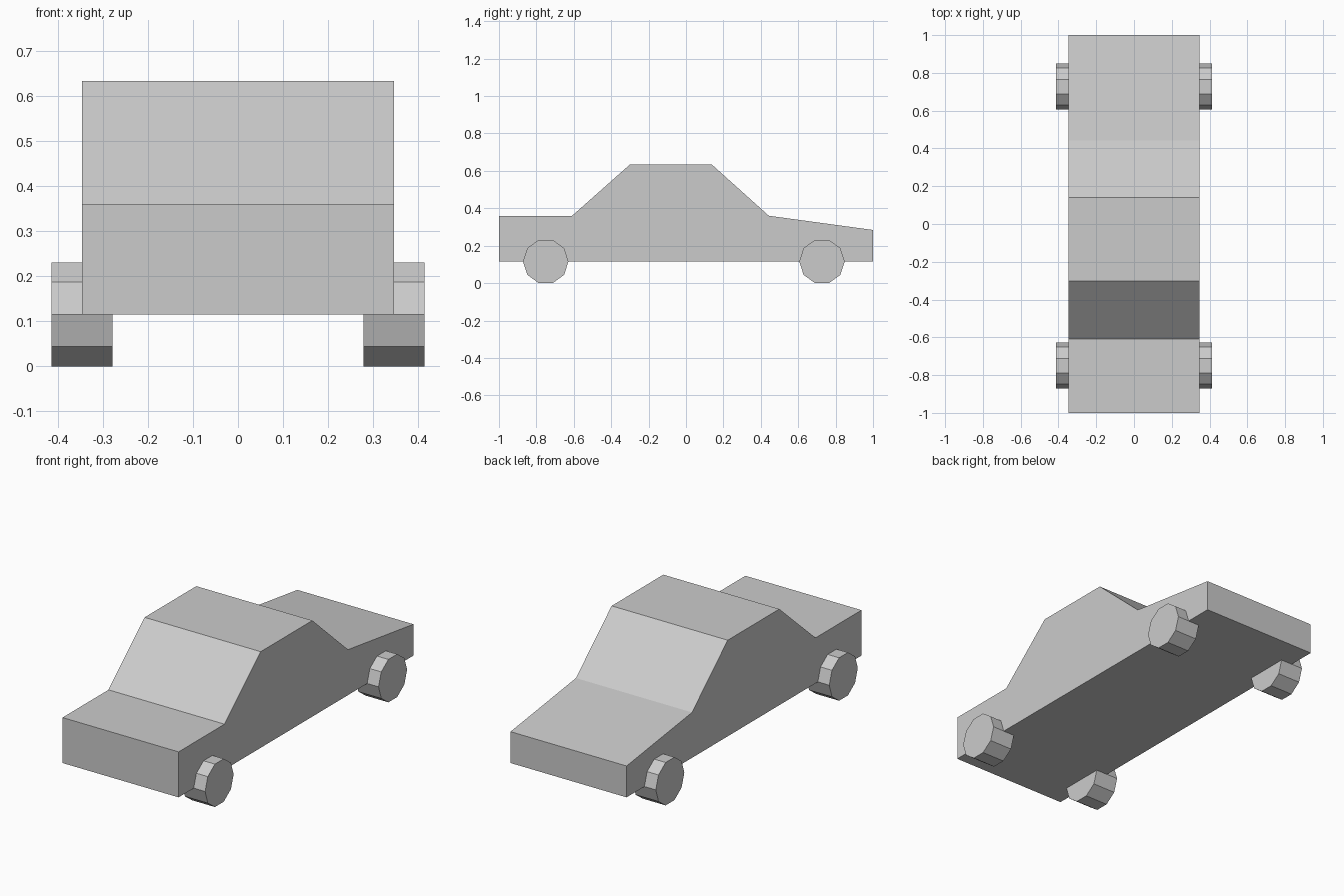
import bpy
import bmesh
import math

if "Cube" in bpy.data.objects:
    bpy.data.objects.remove(bpy.data.objects["Cube"])

HALF_WIDTH = 0.346
WHEEL_R = 0.1215
WHEEL_Z = WHEEL_R * math.cos(math.pi / 10)


def extrude_profile(name, profile, x0, x1):
    """Extrude a closed (y, z) profile along x into a solid object."""
    bm = bmesh.new()
    face = bm.faces.new([bm.verts.new((x0, y, z)) for y, z in profile])
    ext = bmesh.ops.extrude_face_region(bm, geom=[face], use_keep_orig=True)
    verts = [g for g in ext["geom"] if isinstance(g, bmesh.types.BMVert)]
    bmesh.ops.translate(bm, verts=verts, vec=(x1 - x0, 0, 0))
    bmesh.ops.recalc_face_normals(bm, faces=bm.faces)
    mesh = bpy.data.meshes.new(name)
    bm.to_mesh(mesh)
    bm.free()
    obj = bpy.data.objects.new(name, mesh)
    bpy.context.collection.objects.link(obj)
    return obj


# Car body: side silhouette with bonnet, cabin and sloping boot
side = [(-1, 0.115), (1, 0.115), (1, 0.284), (0.443, 0.36),
        (0.139, 0.633), (-0.301, 0.633), (-0.609, 0.36), (-1, 0.36)]
extrude_profile("car_body", side, -HALF_WIDTH, HALF_WIDTH)

# Four ten-sided wheels, flat side down
for end, y in (("front", -0.75), ("rear", 0.727)):
    ring = [(y + WHEEL_R * math.cos(i * math.pi / 5),
             WHEEL_Z + WHEEL_R * math.sin(i * math.pi / 5)) for i in range(10)]
    for hand, s in (("left", -1), ("right", 1)):
        extrude_profile(f"{end}_{hand}_wheel", ring, s * 0.278, s * 0.414)
